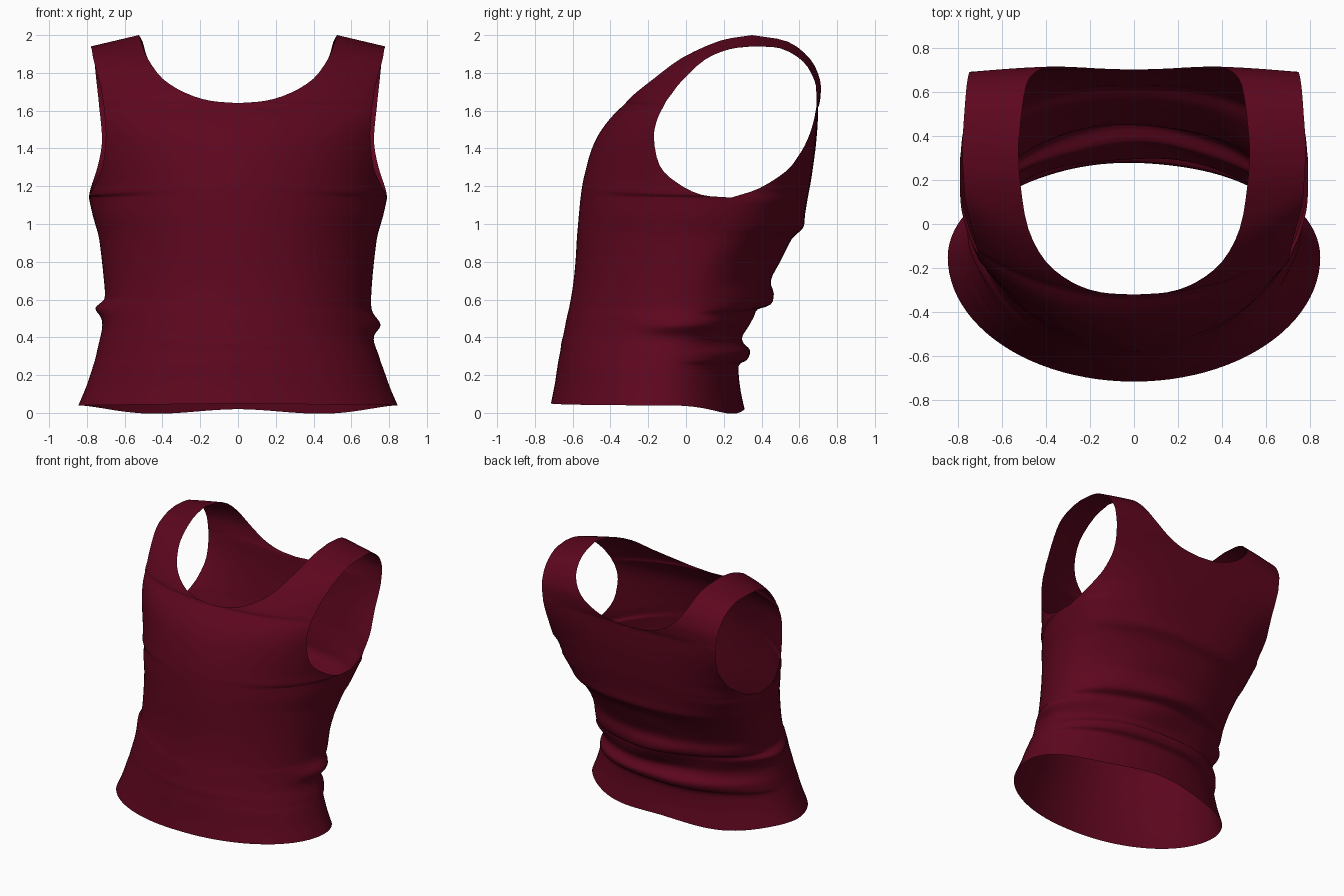
import bpy, bmesh
from math import sin, pi, exp
from mathutils import Vector

default = bpy.data.objects.get("Cube")
if default:
    bpy.data.objects.remove(default)

# Body sections: height, half width, front y, back y, y of the side seam
SECTIONS = [
    (.05, .845, -.715, .31, -.15), (.15, .80, -.695, .285, -.14),
    (.25, .765, -.68, .28, -.13), (.28, .755, -.675, .325, -.12),
    (.33, .742, -.665, .345, -.11), (.37, .73, -.66, .31, -.1),
    (.41, .72, -.65, .30, -.09), (.46, .715, -.64, .325, -.07),
    (.51, .71, -.63, .35, -.05), (.55, .707, -.62, .37, -.04),
    (.575, .705, -.615, .44, -.02), (.63, .705, -.605, .46, 0),
    (.7, .71, -.595, .45, .03), (.8, .72, -.585, .5, .07),
    (.92, .735, -.578, .56, .12), (.98, .75, -.573, .62, .15),
    (1.05, .77, -.567, .63, .18), (1.14, .79, -.558, .645, .24)]

# Centre line above the underarm, then the neckline out to the shoulder
FRONT_CENTRE = [(0, -.546, 1.22), (0, -.53, 1.29), (0, -.505, 1.38),
                (0, -.465, 1.47), (0, -.40, 1.56), (0, -.32, 1.64)]
FRONT_NECK = [(0, -.32, 1.64), (.15, -.31, 1.653), (.28, -.265, 1.695), (.4, -.17, 1.77),
              (.48, -.02, 1.88), (.515, .18, 1.97), (.525, .35, 2)]
BACK_CENTRE = [(0, .66, 1.22), (0, .672, 1.3), (0, .682, 1.37), (0, .69, 1.44),
               (0, .697, 1.53), (0, .7, 1.62)]
BACK_NECK = [(0, .7, 1.62), (.15, .705, 1.632), (.28, .712, 1.675), (.4, .71, 1.76),
             (.475, .66, 1.87), (.505, .54, 1.965), (.525, .35, 2)]

# Armhole edges from the underarm to the shoulder
FRONT_ARMHOLE = [(.79, .24, 1.14), (.785, .08, 1.155), (.75, -.05, 1.22),
                 (.715, -.14, 1.31), (.7, -.17, 1.46), (.705, -.15, 1.56),
                 (.71, -.12, 1.62), (.715, -.105, 1.65), (.72, -.075, 1.69),
                 (.735, -.02, 1.76), (.765, .1, 1.87), (.775, .23, 1.925), (.78, .35, 1.94)]
BACK_ARMHOLE = [(.79, .24, 1.14), (.78, .39, 1.19), (.75, .53, 1.28), (.73, .595, 1.36),
                (.72, .64, 1.44), (.725, .672, 1.53), (.735, .69, 1.62),
                (.737, .69, 1.645), (.742, .69, 1.69), (.75, .68, 1.76),
                (.76, .62, 1.86), (.77, .5, 1.93), (.78, .35, 1.94)]
COLUMNS = 24


def smooth(keys, steps=3):
    """Pass a curve through the keys, with several steps between each pair."""
    pts = [Vector(k) for k in keys]
    pts = [pts[0] * 2 - pts[1]] + pts + [pts[-1] * 2 - pts[-2]]
    out = []
    for a, b, c, d in zip(pts, pts[1:], pts[2:], pts[3:]):
        for i in range(steps):
            t = i / steps
            out.append(b + (c - a) * (t / 2) + (a * 2 - b * 5 + c * 4 - d) * (t * t / 2)
                       + (b * 3 - a - c * 3 + d) * (t ** 3 / 2))
    return out + [pts[-2]]


def crumple(p, s, c, is_back, side):
    """Add the waist folds and the hem dip to a point of the lower body."""
    height = p.z
    # Bulging waist fold at the sides, running round the back
    p.x += side * .045 * exp(-((height - .51) / .04) ** 2) * s ** (3 if is_back else 20)
    # Folds slant across the body
    p.z -= .06 * p.x * exp(-((height - .48) / .15) ** 2)
    dip = .01 * s + (.12 * c ** 3 - .09 * c ** 8 if is_back else 0)
    p.z -= dip * max(0, .2 - height) / .15
    if is_back:
        p.y += .01 * c * c * sin(9 * p.x + 14 * p.z) * exp(-((p.z - .5) / .22) ** 2)


def cloth_row(inner, outer, is_back, side):
    """Row from the centre or neckline to the seam or armhole, on a rounded section."""
    above = max(0, outer.z - 1.14)
    if is_back:
        power = 2 + min(.8, max(0, inner.z - .8) * 2.3)
        width = outer.x + 4.5 * above ** 2
    else:
        power = 2
        width = outer.x + min(.2, .55 * above)

    def depth(x):
        return 1 - max(0, 1 - (x / width) ** power) ** (1 / power)

    row = []
    for i in range(COLUMNS + 1):
        u = sin(pi / 2 * i / COLUMNS)
        p = inner.lerp(outer, u)
        turn = (depth(p.x) - depth(inner.x)) / (depth(outer.x) - depth(inner.x))
        p.y = inner.y + (outer.y - inner.y) * turn
        p.x *= side
        if inner.z < 1:
            crumple(p, u, 1 - turn, is_back, side)
        row.append(p)
    return row


# Weave the four quarters of the shirt
bm = bmesh.new()
seam = smooth([(w, s, z) for z, w, f, b, s in SECTIONS])
for is_back, centre, neck, armhole in (
        (False, FRONT_CENTRE, FRONT_NECK, FRONT_ARMHOLE),
        (True, BACK_CENTRE, BACK_NECK, BACK_ARMHOLE)):
    middle = [(0, b if is_back else f, z) for z, w, f, b, s in SECTIONS]
    inner = smooth(middle + centre) + smooth(neck)[1:]
    outer = seam + smooth(armhole)[1:]
    for side in (1, -1):
        grid = [[bm.verts.new(p) for p in cloth_row(a, b, is_back, side)]
                for a, b in zip(inner, outer)]
        outward = (side == 1) != is_back
        for low, high in zip(grid, grid[1:]):
            for j in range(COLUMNS):
                quad = [low[j], low[j + 1], high[j + 1], high[j]]
                bm.faces.new(quad if outward else quad[::-1])

# Sew the quarters along the centre, sides and shoulders
bmesh.ops.remove_doubles(bm, verts=bm.verts, dist=.0008)
for f in bm.faces:
    f.smooth = True
mesh = bpy.data.meshes.new("tank_top")
bm.to_mesh(mesh)
bm.free()
shirt = bpy.data.objects.new("tank_top", mesh)
bpy.context.collection.objects.link(shirt)

# Cloth colour
cloth = bpy.data.materials.new("burgundy_cloth")
cloth.use_nodes = True
colour = (.11, .002, .013, 1)
cloth.diffuse_color = colour
cloth.node_tree.nodes["Principled BSDF"].inputs["Base Color"].default_value = colour
mesh.materials.append(cloth)
